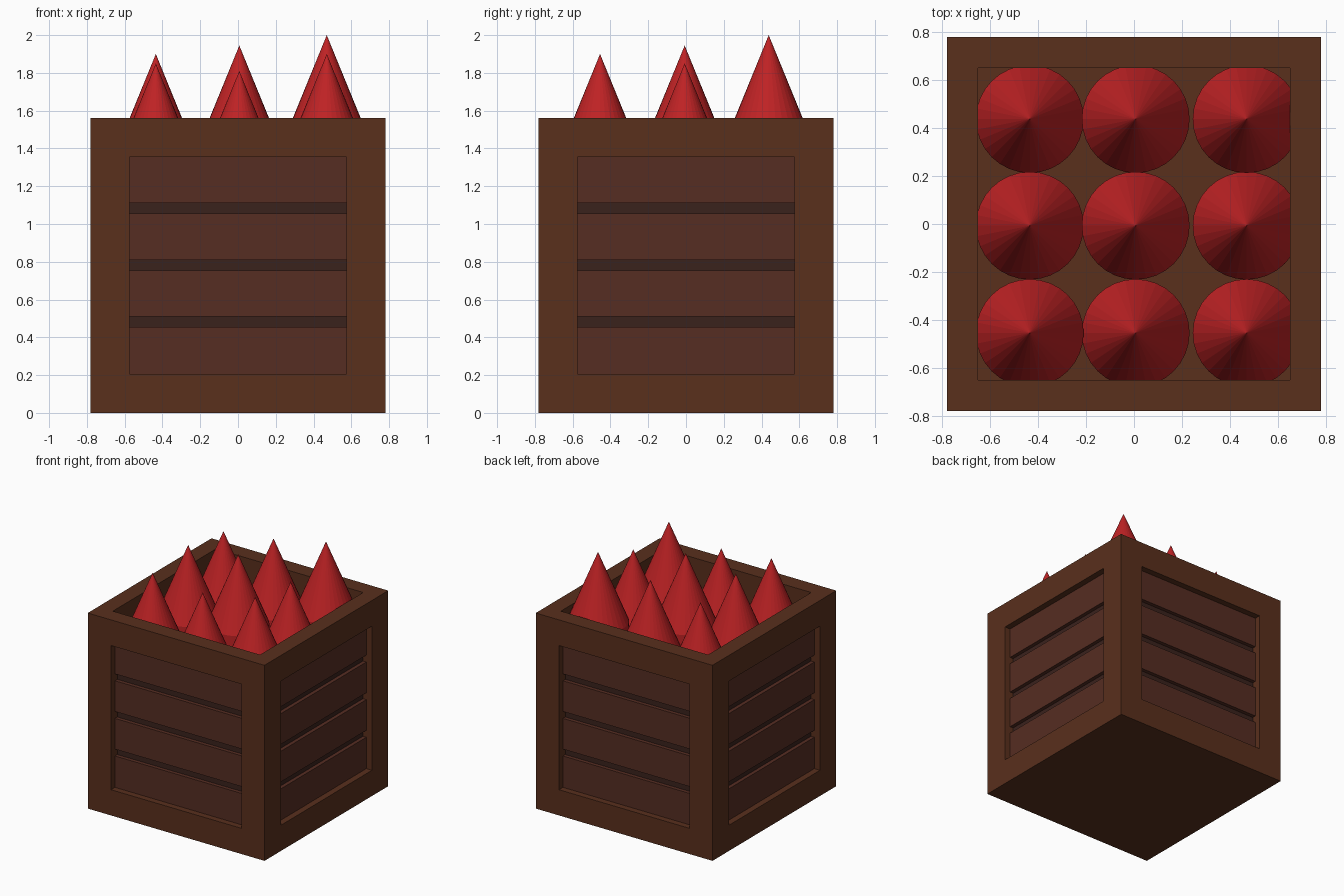
import bpy, bmesh, math
from mathutils import Matrix, Vector

if "Cube" in bpy.data.objects:
    bpy.data.objects.remove(bpy.data.objects["Cube"])

HALF, TOP = 0.78, 1.56           # crate half width and height
OPEN, FLOOR = 0.65, 0.13         # cavity half width and floor level
BORDER, DEPTH = 0.205, 0.08      # frame border and side recess depth


def material(name, rgb):
    m = bpy.data.materials.new(name)
    m.diffuse_color = (*rgb, 1)
    m.use_nodes = True
    m.node_tree.nodes["Principled BSDF"].inputs["Base Color"].default_value = m.diffuse_color
    return m


FRAME = material("frame_wood", (0.10, 0.029, 0.012))
SLAT = material("slat_wood", (0.092, 0.026, 0.016))
GAP = material("gap_wood", (0.042, 0.016, 0.012))
RED = material("red_paint", (0.52, 0.016, 0.018))


def finish(name, bm, *mats):
    bmesh.ops.recalc_face_normals(bm, faces=bm.faces)
    me = bpy.data.meshes.new(name)
    bm.to_mesh(me)
    bm.free()
    for m in mats:
        me.materials.append(m)
    ob = bpy.data.objects.new(name, me)
    bpy.context.collection.objects.link(ob)
    return ob


def sink(bm, face, border, depth):
    """Inset a face, then push it straight in."""
    bmesh.ops.inset_individual(bm, faces=[face], thickness=border, use_even_offset=True)
    bmesh.ops.inset_individual(bm, faces=[face], thickness=0, depth=-depth)


# Crate body: hollow top and a recessed panel on each side
bm = bmesh.new()
bmesh.ops.create_cube(bm, size=1, matrix=Matrix.Translation((0, 0, TOP / 2))
                      @ Matrix.Diagonal((2 * HALF, 2 * HALF, TOP, 1)))
bm.normal_update()
sides = [f for f in bm.faces if abs(f.normal.z) < 0.5]
top = next(f for f in bm.faces if f.normal.z > 0.5)
for f in sides:
    sink(bm, f, BORDER, DEPTH)
    f.material_index = 1
sink(bm, top, HALF - OPEN, TOP - FLOOR)
finish("crate_body", bm, FRAME, GAP)

# Four horizontal slats in each recess
for s, side in enumerate(("front", "right", "back", "left")):
    bm = bmesh.new()
    turn = Matrix.Rotation(s * math.pi / 2, 4, 'Z')
    for z0, z1 in ((0.205, 0.455), (0.51, 0.755), (0.81, 1.055), (1.11, 1.355)):
        bmesh.ops.create_cube(bm, size=1, matrix=turn
                              @ Matrix.Translation((0, -0.71, (z0 + z1) / 2))
                              @ Matrix.Diagonal((1.15, 0.04, z1 - z0, 1)))
    finish(f"{side}_slats", bm, SLAT)

# Pointed red stakes packed in a 3 x 3 grid, each with its own tip height
R, CONE = 0.225, 0.55
XS, YS = (-0.435, 0.007, 0.47), (-0.455, -0.007, 0.438)
TIPS = ((1.85, 1.81, 1.90), (1.90, 1.945, 1.85), (1.84, 1.90, 2.00))
for j, y in enumerate(YS):
    for i, x in enumerate(XS):
        base = TIPS[j][i] - CONE
        bm = bmesh.new()
        low = bmesh.ops.create_circle(bm, cap_ends=True, segments=32, radius=R,
                                      matrix=Matrix.Translation((x, y, FLOOR)))["verts"]
        ext = bmesh.ops.extrude_face_region(bm, geom=list(bm.faces))["geom"]
        lid = next(g for g in ext if isinstance(g, bmesh.types.BMFace))
        bmesh.ops.translate(bm, verts=lid.verts, vec=Vector((0, 0, base - FLOOR)))
        tip = bmesh.ops.poke(bm, faces=[lid])["verts"][0]
        tip.co.z += CONE
        finish(f"stake_{j}_{i}", bm, RED)
